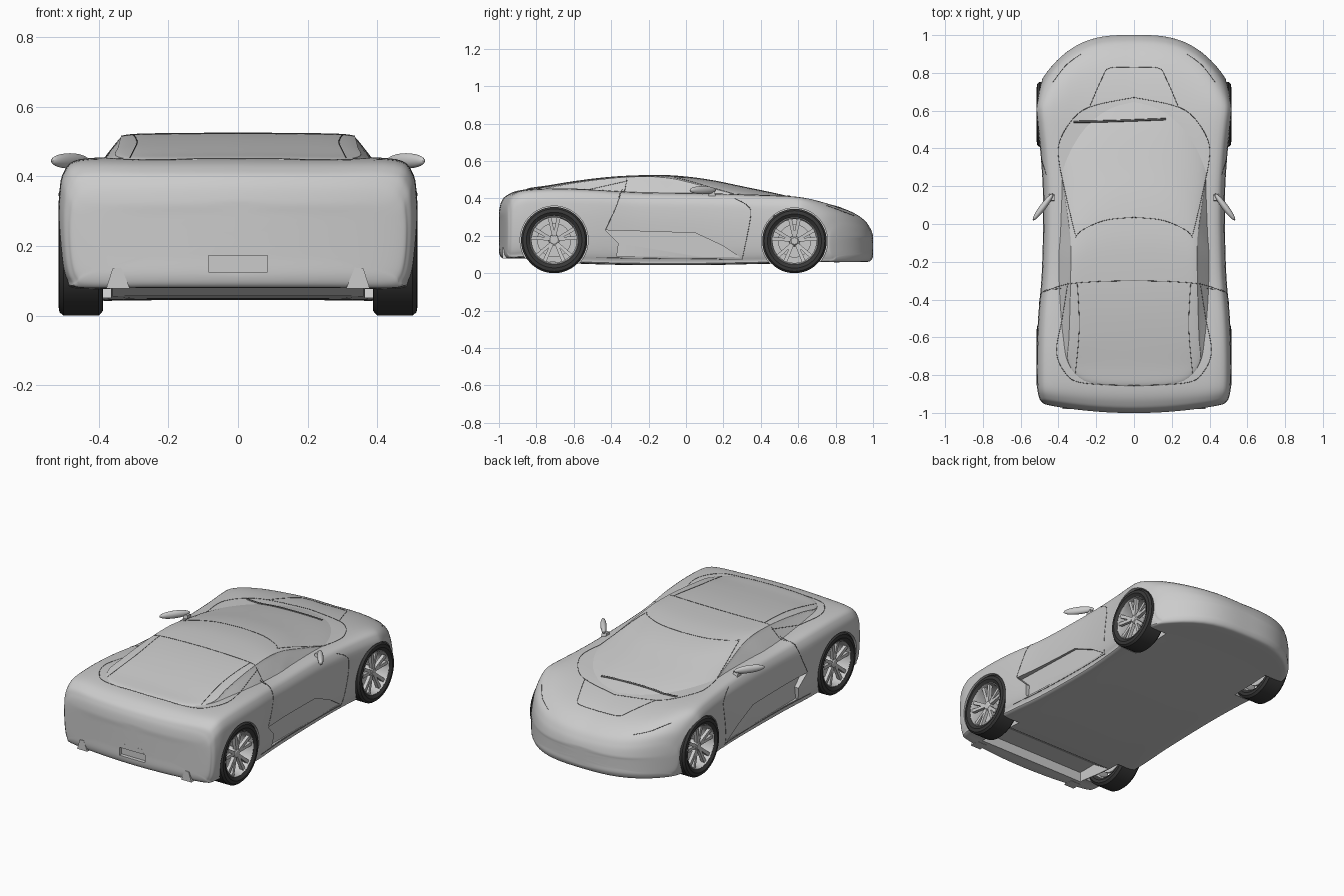
import bpy, bmesh
from math import sin, cos, pi, radians
from mathutils import Vector, Matrix

if "Cube" in bpy.data.objects:
    bpy.data.objects.remove(bpy.data.objects["Cube"])


def material(name, v):
    m = bpy.data.materials.new(name)
    m.diffuse_color = (v, v, v, 1)
    m.use_nodes = True
    m.node_tree.nodes["Principled BSDF"].inputs["Base Color"].default_value = m.diffuse_color
    return m


RUBBER = material("rubber", 0.04)
SEAM = material("seam", 0.12)


def crom(pts, t):
    """Smooth curve through a list of points, t from 0 to len - 1."""
    i = min(int(t), len(pts) - 2)
    f = t - i
    p = [Vector(pts[max(0, min(len(pts) - 1, i + k))]) for k in (-1, 0, 1, 2)]
    return 0.5 * (2 * p[1] + (p[2] - p[0]) * f + (2 * p[0] - 5 * p[1] + 4 * p[2] - p[3]) * f * f
                  + (3 * p[1] - p[0] - 3 * p[2] + p[3]) * f ** 3)


def ramp(a, b, v):
    t = max(0, min(1, (v - a) / (b - a)))
    return t * t * (3 - 2 * t)


def make(name, verts, faces, mat=None, mirror=False, cutters=(), angle=30):
    me = bpy.data.meshes.new(name)
    me.from_pydata(verts, [], faces)
    bm = bmesh.new()
    bm.from_mesh(me)
    bmesh.ops.recalc_face_normals(bm, faces=bm.faces)
    bm.to_mesh(me)
    bm.free()
    ob = bpy.data.objects.new(name, me)
    bpy.context.collection.objects.link(ob)
    bpy.ops.object.select_all(action='DESELECT')
    ob.select_set(True)
    bpy.context.view_layer.objects.active = ob
    if mat:
        me.materials.append(mat)
    if mirror:
        ob.modifiers.new("mirror", 'MIRROR')
    for c in cutters:
        b = ob.modifiers.new("cut", 'BOOLEAN')
        b.object, b.operation, b.solver = c, 'DIFFERENCE', 'EXACT'
    for m in list(ob.modifiers):
        bpy.ops.object.modifier_apply(modifier=m.name)
    bpy.ops.object.shade_smooth_by_angle(angle=radians(angle))
    return ob


def prism(name, poly, axis, a, b, mirror=True, helper=False):
    """Extrude a polygon along x (points are y, z) or along y (points are x, z)."""
    n = len(poly)
    v = [(h, p, q) if axis == 'x' else (p, h, q) for h in (a, b) for p, q in poly]
    f = [tuple(range(n)), tuple(range(n, 2 * n))]
    f += [(i, (i + 1) % n, n + (i + 1) % n, n + i) for i in range(n)]
    ob = make(name, v, f, mirror=mirror)
    ob.hide_render = ob.hide_viewport = helper
    return ob


def loft(name, stations, section, bend, n, m, cutters=()):
    """Skin symmetric cross-sections along y."""
    verts, faces, ring = [], [], 2 * m
    for i in range(n + 1):
        y, *par = crom(stations, i / n * (len(stations) - 1))
        half = section(*par)
        pts = [crom(half, j / m * (len(half) - 1)) for j in range(m + 1)]
        pts[0].x = pts[m].x = 0
        pts += [Vector((-p.x, p.y)) for p in pts[m - 1:0:-1]]
        verts += [(p.x, max(-1, min(1, bend(abs(p.x), y))), p.y) for p in pts]
    for i in range(n):
        for j in range(ring):
            k = (j + 1) % ring
            faces.append((i * ring + j, i * ring + k, (i + 1) * ring + k, (i + 1) * ring + j))
    faces += [tuple(range(ring)), tuple(range(n * ring, (n + 1) * ring))]
    return make(name, verts, faces, cutters=cutters)


# cutters: wheel arches, side scoops, plate recess, hollow behind the rear bumper
WHEELS = [("rear", -0.705, 0.177), ("front", 0.58, 0.172)]
cutters = []
for label, y, r in WHEELS:
    circle = [(y + (r + .005) * cos(a * pi / 32), r + (r + .005) * sin(a * pi / 32)) for a in range(64)]
    cutters.append(prism(label + "_arch_cutter", circle, 'x', .365, .7, helper=True))
scoop = [(-.43, .23), (.05, .215), (.2, .145), (.29, .085), (-.37, .09), (-.36, .16)]
cutters.append(prism("scoop_cutter", scoop, 'x', .466, .7, helper=True))
plate = [(-.085, .125), (.085, .125), (.085, .172), (-.085, .172)]
cutters.append(prism("plate_cutter", plate, 'y', -1.1, -.978, mirror=False, helper=True))
hollow = [(-.9, .02), (-.9, .14), (-.78, .14), (-.6, .02)]
cutters.append(prism("hollow_cutter", hollow, 'x', -.36, .36, mirror=False, helper=True))


# body shell: y, half width, bottom, shoulder height, centre height
def body_section(w, zb, ze, zt):
    h = ze - zb
    return [(0, zb), (w * .5, zb), (w * .9, zb), (w * .955, zb + .06 * h), (w * .985, zb + .2 * h),
            (w, zb + .45 * h), (w * .998, zb + .72 * h), (w * .972, zb + .905 * h), (w * .87, ze),
            (w * .5, zt * .7 + ze * .3), (0, zt)]


body_stations = [
    (-1, .01, .22, .23, .23), (-1, .25, .17, .28, .29), (-1, .45, .115, .325, .33),
    (-.988, .488, .085, .375, .38), (-.96, .503, .08, .413, .415), (-.88, .512, .08, .44, .445),
    (-.7, .514, .06, .45, .452), (-.5, .507, .05, .445, .44), (-.25, .487, .045, .43, .43),
    (.1, .48, .045, .425, .425), (.35, .492, .05, .418, .41), (.58, .516, .055, .41, .395),
    (.75, .522, .06, .395, .368), (.87, .52, .06, .37, .332), (.95, .508, .06, .325, .285),
    (.985, .49, .065, .265, .24), (1, .46, .09, .2, .2), (1, .25, .12, .175, .175),
    (1, .01, .14, .15, .15)]


def body_bend(x, y):
    return y + .2 * x * x * ramp(-.8, -1, y) - 2 * x ** 3 * ramp(.5, 1, y)


loft("body", body_stations, body_section, body_bend, 126, 44, cutters)


# cabin: y, base half width, roof half width, base height, roof height
def cabin_section(wb, wr, zb, zt):
    e = zt - .008
    return [(0, zb - .03), (wb * .9, zb - .03), (wb, zb), (wb, zb), (wb * .6 + wr * .4, zb * .58 + e * .42),
            (wr + .008, e - .008), (wr, e), (wr * .85, zt - .003), (wr * .45, zt - .001), (0, zt)]


cabin_stations = [
    (-.87, .25, .2, .40, .44), (-.84, .36, .29, .40, .455), (-.75, .41, .345, .40, .468),
    (-.6, .425, .34, .40, .492), (-.45, .425, .335, .40, .511), (-.3, .422, .332, .40, .522),
    (-.12, .42, .33, .40, .525), (.02, .42, .332, .40, .515), (.15, .418, .342, .39, .496),
    (.3, .416, .358, .385, .465), (.5, .416, .382, .36, .423), (.68, .41, .395, .33, .378)]


def cabin_bend(x, y):
    return y - 3.5 * x ** 3 * ramp(-.5, .25, y) + 1.0 * x ** 3 * ramp(-.6, -.87, y)


loft("cabin", cabin_stations, cabin_section, cabin_bend, 77, 36)


# panel seams laid onto the surface by ray casting
def seam(name, pts, view, sides=(1, -1), depth=.0015, mat=SEAM):
    dg = bpy.context.evaluated_depsgraph_get()
    cu = bpy.data.curves.new(name, 'CURVE')
    cu.dimensions, cu.bevel_depth, cu.bevel_resolution = '3D', depth, 1
    cu.materials.append(mat)
    n = 10 * (len(pts) - 1)
    for s in sides:
        path = []
        for i in range(n + 1):
            a, b = crom(pts, i / 10)
            o, d = ((s * a, b, 2), (0, 0, -1)) if view == 'top' else ((2 * s, a, b), (-s, 0, 0))
            hit, loc, *_ = bpy.context.scene.ray_cast(dg, o, d)
            if hit:
                path.append(loc)
        if len(path) > 1:
            sp = cu.splines.new('POLY')
            sp.points.add(len(path) - 1)
            for q, p in zip(sp.points, path):
                q.co = (*p, 1)
    return bpy.data.objects.new(name, cu)


bpy.context.view_layer.update()
seams = [
    seam("windscreen_seam", [(0, .67), (.2, .63), (.3, .58), (.38, .47), (.4, .36), (.36, .15), (.31, -.06)], 'top'),
    seam("roof_front_seam", [(0, .035), (.15, .02), (.27, -.03), (.31, -.07)], 'top'),
    seam("roof_rear_seam", [(0, -.3), (.2, -.305), (.36, -.32), (.48, -.36)], 'top'),
    seam("rear_glass_seam", [(.35, -.31), (.38, -.5), (.41, -.67), (.37, -.78), (.28, -.84), (0, -.855)], 'top'),
    seam("rear_rib_seam", [(.3, -.31), (.29, -.55), (.31, -.79)], 'top'),
    seam("bonnet_seam", [(0, .83), (.13, .825), (.17, .77), (.235, .62)], 'top'),
    seam("headlight_seam", [(.28, .9), (.36, .84), (.43, .75)], 'top'),
    seam("door_front_seam", [(.26, .4), (.33, .36), (.345, .3), (.3, .07)], 'side'),
    seam("door_rear_seam", [(-.34, .45), (-.38, .34), (-.43, .235)], 'side'),
    seam("sill_seam", [(-.48, .083), (-.1, .078), (.3, .075)], 'side'),
    seam("wiper", [(-.32, .54), (-.1, .545), (.17, .555)], 'top', (1,), .006),
]
for ob in seams:
    bpy.context.collection.objects.link(ob)


# wheels: lathed tyre, rim, hub and disc with five pairs of spokes
def lathe(name, prof, y, r, mat=None, n=48):
    k = len(prof)
    s = r / .175
    v = [(x, y + q * s * cos(2 * pi * i / n), r + q * s * sin(2 * pi * i / n)) for i in range(n) for x, q in prof]
    f = [(i * k + j, i * k + (j + 1) % k, (i + 1) % n * k + (j + 1) % k, (i + 1) % n * k + j)
         for i in range(n) for j in range(k)]
    return make(name, v, f, mat, mirror=True)


for label, y, r in WHEELS:
    lathe(label + "_tyre", [(.40, .126), (.387, .145), (.388, .162), (.4, .175), (.5, .175), (.512, .165),
                            (.515, .147), (.503, .128)], y, r, RUBBER)
    lathe(label + "_rim", [(.5, .133), (.506, .126), (.49, .119), (.41, .119), (.397, .13)], y, r)
    lathe(label + "_hub", [(.42, .001), (.42, .03), (.485, .028), (.492, .018), (.492, .001)], y, r, n=24)
    lathe(label + "_brake_disc", [(.425, .02), (.425, .09), (.437, .09), (.437, .02)], y, r)
    verts, faces = [], []
    for k in range(10):
        a = 2 * pi * (k // 2) / 5 + pi / 2
        side = 1 if k % 2 else -1
        b = len(verts)
        for q, off, hw, x in ((.018, .09, .008, .488), (.123, .2, .01, .498)):
            c = a + side * off
            for dx, dt in ((0, -hw), (0, hw), (-.02, hw), (-.02, -hw)):
                verts.append((x + dx, y + q * cos(c) - dt * sin(c), r + q * sin(c) + dt * cos(c)))
        faces += [tuple(b + i for i in f) for f in ((0, 1, 2, 3), (4, 5, 6, 7), (0, 1, 5, 4),
                                                    (1, 2, 6, 5), (2, 3, 7, 6), (3, 0, 4, 7))]
    make(label + "_spokes", verts, faces, mirror=True)

# door mirrors on short stalks
bm = bmesh.new()
bmesh.ops.create_uvsphere(bm, u_segments=24, v_segments=14, radius=1)
bm.transform(Matrix.Translation((.482, .09, .444)) @ Matrix.Rotation(radians(-53), 4, 'Z')
             @ Matrix.Diagonal((.088, .017, .022, 1)))
bm.verts.index_update()
make("door_mirror", [v.co[:] for v in bm.verts], [[v.index for v in f.verts] for f in bm.faces], mirror=True)
bm.free()
prism("mirror_stalk", [(.12, .41), (.16, .41), (.15, .44), (.125, .44)], 'x', .42, .45)

# exhaust fins and plate ledge at the tail
prism("exhaust_fin", [(.31, .078), (.378, .078), (.36, .135), (.335, .138)], 'y', -.98, -.92)
prism("plate_ledge", [(-.08, .175), (.08, .175), (.065, .2), (-.065, .2)], 'y', -1, -.97, mirror=False)
